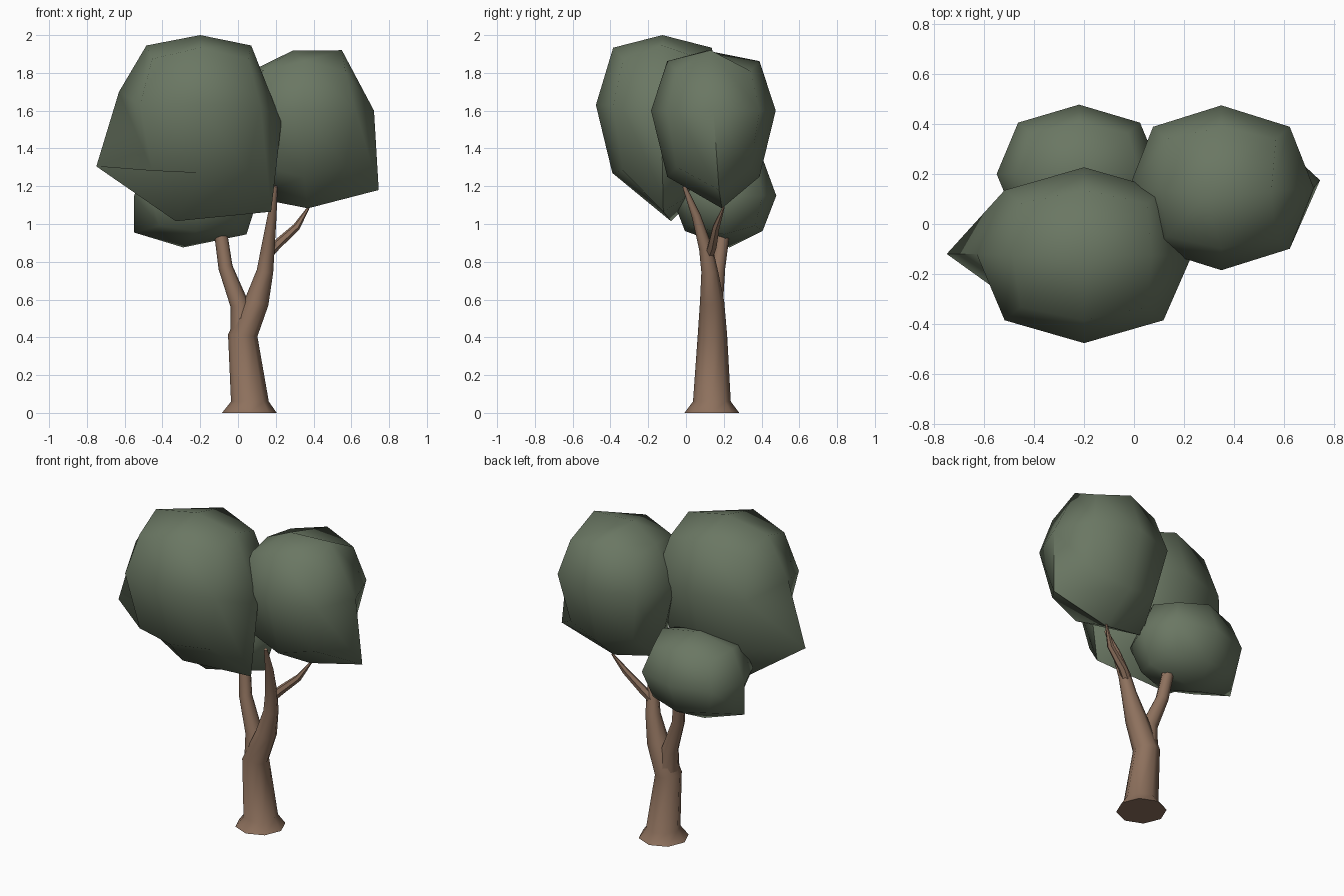
import bpy, bmesh, math
from mathutils import Vector

if "Cube" in bpy.data.objects:
    bpy.data.objects.remove(bpy.data.objects["Cube"])


def material(name, color):
    m = bpy.data.materials.new(name)
    m.diffuse_color = (*color, 1)
    m.use_nodes = True
    m.node_tree.nodes["Principled BSDF"].inputs["Base Color"].default_value = m.diffuse_color
    return m


LEAF = material("leaf_green", (0.145, 0.185, 0.125))
BARK = material("bark_brown", (0.27, 0.165, 0.11))


def finish(name, bm, mat, angle):
    bmesh.ops.recalc_face_normals(bm, faces=bm.faces)
    me = bpy.data.meshes.new(name)
    bm.to_mesh(me)
    bm.free()
    me.materials.append(mat)
    ob = bpy.data.objects.new(name, me)
    bpy.context.collection.objects.link(ob)
    bpy.ops.object.select_all(action='DESELECT')
    ob.select_set(True)
    bpy.context.view_layer.objects.active = ob
    bpy.ops.object.shade_smooth_by_angle(angle=math.radians(angle))
    return ob


def tube(name, path, sides=8):
    """Tapered limb through (x, y, z, radius) points."""
    bm = bmesh.new()
    pts = [Vector(p[:3]) for p in path]
    rings = []
    for i, p in enumerate(pts):
        t = (pts[min(i + 1, len(pts) - 1)] - pts[max(i - 1, 0)]).normalized()
        if p.z < 0.1:
            t = Vector((0, 0, 1))
        q = Vector((0, 0, 1)).rotation_difference(t)
        rings.append([bm.verts.new(p + q @ Vector((math.cos(a), math.sin(a), 0)) * path[i][3])
                      for a in (2 * math.pi * k / sides for k in range(sides))])
    for a, b in zip(rings, rings[1:]):
        for k in range(sides):
            n = (k + 1) % sides
            bm.faces.new((a[k], a[n], b[n], b[k]))
    bm.faces.new(rings[0])
    bm.faces.new(rings[-1])
    return finish(name, bm, BARK, 50)


def clump(name, centre, half, up, down, pulled):
    """Rounded cube of 26 points; 'pulled' moves named grid points."""
    bm = bmesh.new()
    bmesh.ops.create_cube(bm, size=2)
    bmesh.ops.subdivide_edges(bm, edges=bm.edges[:], cuts=1, use_grid_fill=True)
    for v in bm.verts:
        d = tuple(round(c) for c in v.co)
        n = sum(map(abs, d))
        kxy = {1: 1.0, 2: 0.74, 3: 0.59}[n]
        kz = {1: 1.0, 2: 0.82 if d[2] > 0 else 0.68, 3: 0.66 if d[2] > 0 else 0.58}[n]
        v.co = pulled.get(d) or (centre[0] + d[0] * half[0] * kxy,
                                 centre[1] + d[1] * half[1] * kxy,
                                 centre[2] + d[2] * (up if d[2] > 0 else down) * kz)
    return finish(name, bm, LEAF, 60)


# Trunk with flared foot, running on into the right-hand limb
tube("trunk", [(0.06, 0.137, 0, 0.145), (0.063, 0.137, 0.06, 0.1), (0.025, 0.14, 0.41, 0.078),
               (0.1, 0.138, 0.59, 0.064), (0.143, 0.125, 0.75, 0.044),
               (0.158, 0.105, 0.87, 0.036), (0.18, 0.055, 1.04, 0.024), (0.2, -0.01, 1.2, 0.01)])
# Left limb and the thin twig
tube("left_branch", [(0.03, 0.14, 0.36, 0.072), (0.01, 0.145, 0.57, 0.05),
                     (-0.066, 0.17, 0.77, 0.038), (-0.09, 0.195, 0.94, 0.035)])
tube("twig", [(0.15, 0.12, 0.83, 0.026), (0.2, 0.14, 0.885, 0.026),
              (0.31, 0.16, 0.985, 0.02), (0.375, 0.2, 1.09, 0.006)], 6)

# Three leaf clumps
clump("large_foliage", (-0.2, -0.125, 1.63), (0.43, 0.352), 0.37, 0.6, {
    (-1, 0, -1): (-0.75, -0.12, 1.305), (1, 0, -1): (0.175, -0.12, 1.065),
    (0, 0, -1): (-0.33, -0.08, 1.015), (0, -1, -1): (-0.2, -0.39, 1.27),
    (1, 0, 1): (0.07, -0.125, 1.945), (-1, 0, 1): (-0.485, -0.125, 1.945),
    (-1, 0, 0): (-0.63, -0.12, 1.7), (1, 0, 0): (0.23, -0.13, 1.54)})
clump("right_foliage", (0.35, 0.145, 1.6), (0.37, 0.33), 0.32, 0.515, {
    (1, 0, -1): (0.745, 0.175, 1.18), (-1, 0, -1): (0.08, 0.16, 1.14),
    (0, 0, -1): (0.37, 0.19, 1.083), (1, 0, 1): (0.55, 0.13, 1.92),
    (0, 0, 1): (0.29, 0.11, 1.918), (-1, 0, 1): (0.11, 0.14, 1.83)})
clump("small_foliage", (-0.22, 0.2, 1.15), (0.33, 0.278), 0.24, 0.275, {
    (-1, 0, -1): (-0.55, 0.2, 0.955), (1, 0, -1): (0.045, 0.2, 0.945),
    (0, 0, -1): (-0.29, 0.23, 0.876)})
